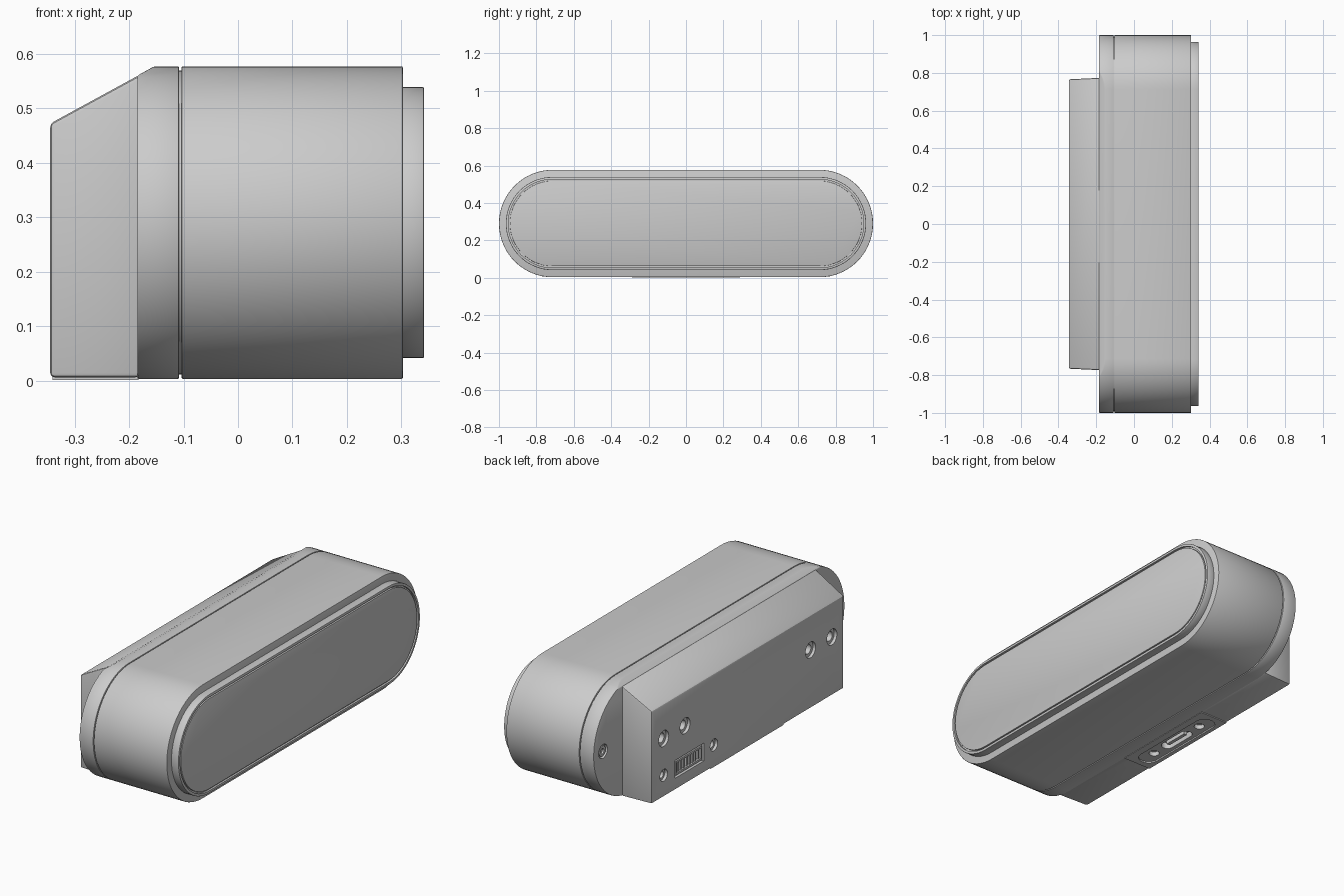
import bpy, bmesh, math
from mathutils import Vector, Matrix

cube = bpy.data.objects.get("Cube")
if cube:
    bpy.data.objects.remove(cube, do_unlink=True)

grey = bpy.data.materials.new("plain grey")
grey.use_nodes = True
COLOUR = (0.6, 0.6, 0.6, 1)
grey.diffuse_color = COLOUR
grey.node_tree.nodes["Principled BSDF"].inputs["Base Color"].default_value = COLOUR

MID_Z = 0.29


def add_object(name, bm):
    bmesh.ops.recalc_face_normals(bm, faces=bm.faces)
    mesh = bpy.data.meshes.new(name)
    bm.to_mesh(mesh)
    bm.free()
    mesh.materials.append(grey)
    ob = bpy.data.objects.new(name, mesh)
    bpy.context.collection.objects.link(ob)
    return ob


def extrude(name, points, direction):
    """Closed outline swept along a direction."""
    bm = bmesh.new()
    face = bm.faces.new([bm.verts.new(p) for p in points])
    new = bmesh.ops.extrude_face_region(bm, geom=[face])["geom"]
    verts = [v for v in new if isinstance(v, bmesh.types.BMVert)]
    bmesh.ops.translate(bm, verts=verts, vec=direction)
    return add_object(name, bm)


def stadium(half_len, radius, n=32):
    """Pill outline as (long, short) pairs."""
    pts = []
    for side in (1, -1):
        for i in range(n + 1):
            a = math.pi * i / n - math.pi / 2
            pts.append((side * (half_len - radius + radius * math.cos(a)),
                        side * radius * math.sin(a)))
    return pts


def pill(name, x0, x1, half_len, radius):
    return extrude(name, [(x0, y, MID_Z + z) for y, z in stadium(half_len, radius)],
                   (x1 - x0, 0, 0))


def cylinder(name, centre, axis, radius, depth):
    bm = bmesh.new()
    rot = Vector((0, 0, 1)).rotation_difference(Vector(axis)).to_matrix().to_4x4()
    bmesh.ops.create_cone(bm, cap_ends=True, segments=24, radius1=radius, radius2=radius,
                          depth=depth, matrix=Matrix.Translation(centre) @ rot)
    return add_object(name, bm)


def box(name, centre, size):
    bm = bmesh.new()
    bmesh.ops.create_cube(bm, size=1, matrix=Matrix.Translation(centre) @ Matrix.Diagonal((*size, 1)))
    return add_object(name, bm)


def activate(ob):
    bpy.ops.object.select_all(action='DESELECT')
    ob.select_set(True)
    bpy.context.view_layer.objects.active = ob


def cut(target, cutter):
    mod = target.modifiers.new("cut", 'BOOLEAN')
    mod.object = cutter
    mod.solver = 'EXACT'
    activate(target)
    bpy.ops.object.modifier_apply(modifier=mod.name)
    bpy.data.objects.remove(cutter, do_unlink=True)


def soften(ob, width):
    mod = ob.modifiers.new("soft edges", 'BEVEL')
    mod.width = width
    mod.segments = 2
    mod.limit_method = 'ANGLE'
    mod.angle_limit = math.radians(25)
    activate(ob)
    bpy.ops.object.modifier_apply(modifier=mod.name)


def counterbore(target, centre, axis, radius):
    """Wide shallow hole with a narrower deep one inside."""
    cut(target, cylinder("hole", centre, axis, radius, 0.03))
    cut(target, cylinder("bore", centre, axis, radius * 0.6, 0.09))


# Main body and the recessed core that shows in the seam
body = pill("body", -0.104, 0.303, 1.0, 0.287)
soften(body, 0.003)
pill("seam_core", -0.12, -0.09, 0.992, 0.279)

# Front panel: raised rim with a fine groove around its face
panel = pill("front_panel", 0.295, 0.342, 0.963, 0.249)
soften(panel, 0.003)
cut(panel, pill("panel_recess", 0.332, 0.36, 0.95, 0.236))
inset = pill("front_inset", 0.325, 0.341, 0.942, 0.228)
soften(inset, 0.002)

# Rear shell, sliced along the same slope as the rear block
shell = pill("rear_shell", -0.185, -0.108, 1.0, 0.287)
bm = bmesh.new()
bm.from_mesh(shell.data)
cutgeo = bmesh.ops.bisect_plane(bm, geom=bm.verts[:] + bm.edges[:] + bm.faces[:],
                                plane_co=(-0.185, 0, 0.56), plane_no=(-0.482, 0, 0.876),
                                clear_outer=True)["geom_cut"]
bmesh.ops.edgeloop_fill(bm, edges=[e for e in cutgeo if isinstance(e, bmesh.types.BMEdge)])
bmesh.ops.recalc_face_normals(bm, faces=bm.faces)
bm.to_mesh(shell.data)
bm.free()
soften(shell, 0.003)

# Rear block with sloping top, a little wider where it meets the shell
profile = [(-0.345, 0.006), (-0.345, 0.472), (-0.18, 0.562), (-0.18, 0.006)]
block = extrude("rear_block", [(x, -0.766, z) for x, z in profile], (0, 1.532, 0))
for v in block.data.vertices:
    if v.co.x > -0.2:
        v.co.y *= 1.01
soften(block, 0.008)

# Mounting and adjustment holes on the rear face
for y, z, r in ((0.67, 0.3, 0.04), (0.5, 0.3, 0.04), (-0.5, 0.3, 0.04), (-0.67, 0.3, 0.04),
                (0.67, 0.115, 0.03), (0.27, 0.115, 0.03)):
    counterbore(block, (-0.345, y, z), (1, 0, 0), r)

# Terminal connector: recessed socket, housing and a row of contacts
SOCKET_Y, SOCKET_Z = 0.465, 0.11
cut(block, box("socket", (-0.345, SOCKET_Y, SOCKET_Z), (0.06, 0.23, 0.09)))
housing = box("connector_housing", (-0.33, SOCKET_Y, SOCKET_Z), (0.024, 0.21, 0.072))
cut(housing, box("housing_opening", (-0.345, SOCKET_Y, SOCKET_Z), (0.04, 0.19, 0.052)))
for i in range(8):
    box("connector_contact", (-0.329, SOCKET_Y + (i - 3.5) * 0.023, SOCKET_Z), (0.02, 0.01, 0.046))

# Screws in the shell ends
for side in (1, -1):
    place = (-0.185, side * 0.925, MID_Z)
    cut(shell, cylinder("screw_hole", place, (1, 0, 0), 0.035, 0.03))
    head = cylinder("end_screw", (-0.174, side * 0.925, MID_Z), (1, 0, 0), 0.026, 0.014)
    cut(head, cylinder("hex_socket", (-0.182, side * 0.925, MID_Z), (1, 0, 0), 0.013, 0.02))

# Underside plate with a pill-shaped recess, two screw holes and a port
PORT_X = -0.27
plate = box("bottom_plate", (-0.262, 0, 0.013), (0.158, 0.58, 0.024))
slots = ((0.26, 0.05, 0.008), (0.1, 0.03, 0.04))
for half_len, radius, depth in slots:
    for target in (block, plate):
        outline = [(PORT_X + b, a, -0.02) for a, b in stadium(half_len, radius, 12)]
        cut(target, extrude("slot", outline, (0, 0, 0.02 + depth)))
for side in (1, -1):
    for target in (block, plate):
        cut(target, cylinder("plate_hole", (PORT_X, side * 0.17, 0), (0, 0, 1), 0.025, 0.06))
box("port_tongue", (PORT_X, 0, 0.026), (0.018, 0.13, 0.032))

# Smooth the curves, keep the edges crisp
for ob in list(bpy.context.scene.objects):
    if ob.type == 'MESH':
        activate(ob)
        bpy.ops.object.shade_smooth_by_angle(angle=math.radians(30))
